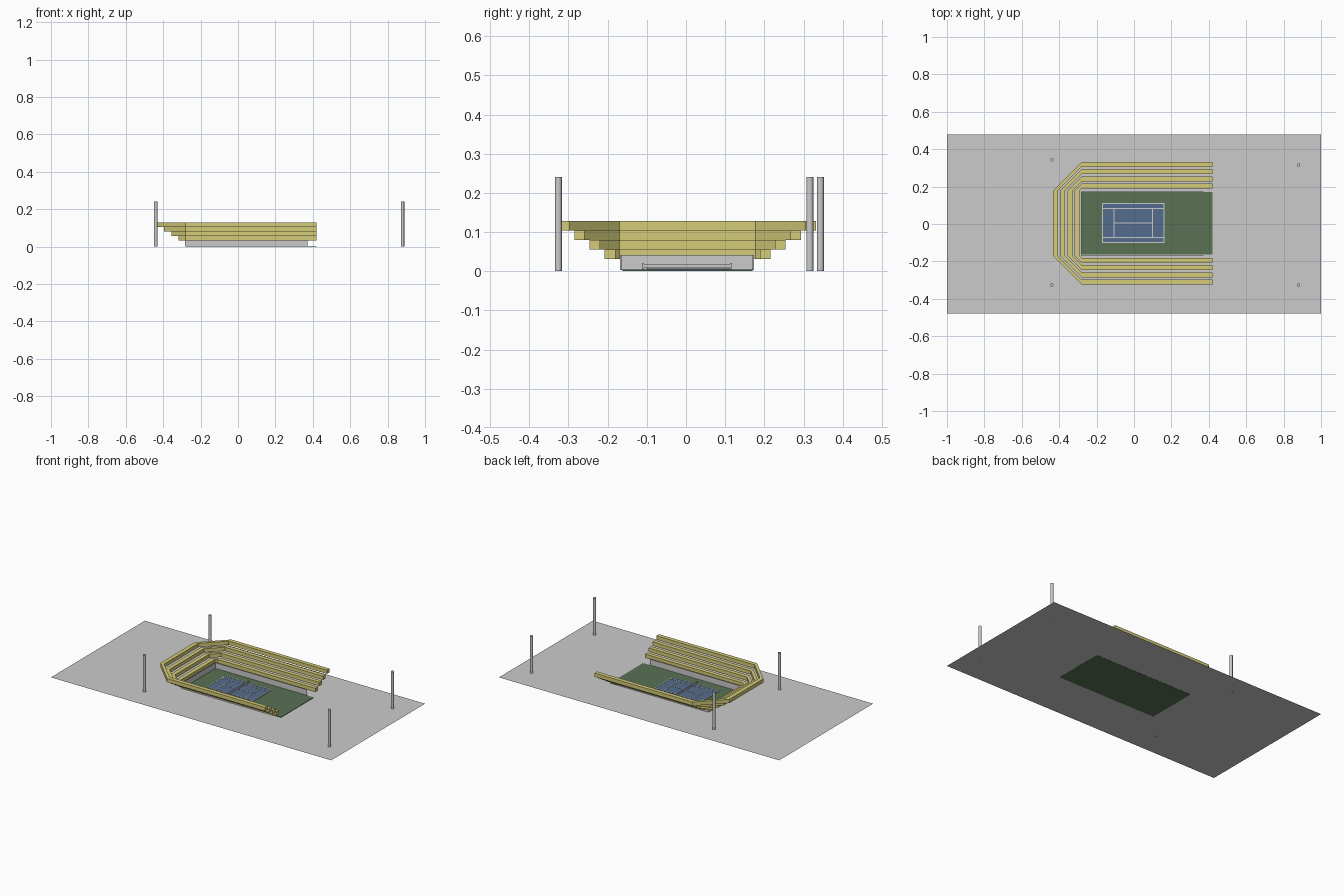
import bpy, bmesh

if "Cube" in bpy.data.objects:
    bpy.data.objects.remove(bpy.data.objects["Cube"])


def material(name, rgb):
    m = bpy.data.materials.new(name)
    m.diffuse_color = (*rgb, 1)
    m.use_nodes = True
    m.node_tree.nodes["Principled BSDF"].inputs["Base Color"].default_value = m.diffuse_color
    return m


YELLOW = material("seat_yellow", (0.66, 0.6, 0.19))
GREEN = material("surround_green", (0.1, 0.17, 0.09))
BLUE = material("court_blue", (0.09, 0.15, 0.27))


def finish(name, bm, mat=None):
    bmesh.ops.recalc_face_normals(bm, faces=bm.faces)
    mesh = bpy.data.meshes.new(name)
    bm.to_mesh(mesh)
    bm.free()
    ob = bpy.data.objects.new(name, mesh)
    bpy.context.collection.objects.link(ob)
    if mat:
        mesh.materials.append(mat)
    return ob


def add_box(bm, x0, x1, y0, y1, z0, z1):
    vs = bmesh.ops.create_cube(bm, size=1)["verts"]
    for v in vs:
        v.co = (x1 if v.co.x > 0 else x0, y1 if v.co.y > 0 else y0,
                z1 if v.co.z > 0 else z0)


def box(name, *b, mat=None):
    bm = bmesh.new()
    add_box(bm, *b)
    return finish(name, bm, mat)


def sheet(name, x0, x1, y0, y1, z, mat=None):
    bm = bmesh.new()
    bm.faces.new([bm.verts.new(p) for p in
                  ((x0, y0, z), (x1, y0, z), (x1, y1, z), (x0, y1, z))])
    return finish(name, bm, mat)


CX, CY, HALF, END = -0.28, 0.004, 0.174, 0.42


def u_path(r, end):
    # U-shaped outline with chamfered corners at offset r
    return [(end, CY - HALF - r), (CX, CY - HALF - r), (CX - r, CY - HALF),
            (CX - r, CY + HALF), (CX, CY + HALF + r), (end, CY + HALF + r)]


def tier(name, r0, r1, z0, z1, mat):
    bm = bmesh.new()
    rings = [[bm.verts.new((x, y, z)) for x, y in u_path(r, END)]
             for r, z in ((r0, z0), (r1, z0), (r1, z1), (r0, z1))]
    for a, b in zip(rings, rings[1:] + rings[:1]):
        for i in range(5):
            bm.faces.new((a[i], a[i + 1], b[i + 1], b[i]))
    for k in (0, -1):
        bm.faces.new([r[k] for r in rings])
    return finish(name, bm, mat)


# Ground and playing surfaces
sheet("ground", -1, 1, -0.478, 0.478, 0.001)
box("green_surround", CX, END, -0.162, 0.17, 0, 0.004, mat=GREEN)
box("court", -0.17, 0.163, -0.1, 0.111, 0.004, 0.006, mat=BLUE)

# Court markings
bm = bmesh.new()
w, z0, z1 = 0.0025, 0.006, 0.0075
for y in (-0.099, -0.073, 0.084, 0.11):
    add_box(bm, -0.17, 0.163, y - w, y + w, z0, z1)
for x in (-0.168, 0.161):
    add_box(bm, x - w, x + w, -0.1, 0.111, z0, z1)
for x in (-0.107, 0.1):
    add_box(bm, x - w, x + w, -0.073, 0.084, z0, z1)
add_box(bm, -0.107, 0.1, CY, CY + 0.004, z0, z1)
finish("court_lines", bm)

# Net with two posts
bm = bmesh.new()
add_box(bm, -0.004, -0.002, -0.11, 0.115, 0.008, 0.019)
for y in (-0.11, 0.115):
    add_box(bm, -0.005, -0.001, y - 0.002, y + 0.002, 0.004, 0.021)
finish("net", bm)

# Low wall around three sides of the court
bm = bmesh.new()
add_box(bm, CX - 0.003, CX, -0.165, 0.173, 0.003, 0.041)
for y in (-0.167, 0.172):
    add_box(bm, CX - 0.003, 0.372, y - 0.002, y + 0.002, 0.003, 0.041)
finish("court_wall", bm)

# Four stepped seating tiers
for i in range(4):
    tier(f"seat_tier_{i + 1}", 0.0105 + 0.039 * i, 0.0375 + 0.0388 * i,
         0.031 + 0.0243 * i, 0.0553 + 0.0243 * i, YELLOW)

# Floodlight poles
for i, (x, y) in enumerate(((-0.44, 0.343), (-0.44, -0.326),
                            (0.88, 0.316), (0.88, -0.326))):
    bpy.ops.mesh.primitive_cylinder_add(vertices=16, radius=0.009, depth=0.24,
                                        location=(x, y, 0.12))
    bpy.context.object.name = f"pole_{i + 1}"
    bpy.ops.object.shade_smooth_by_angle()
